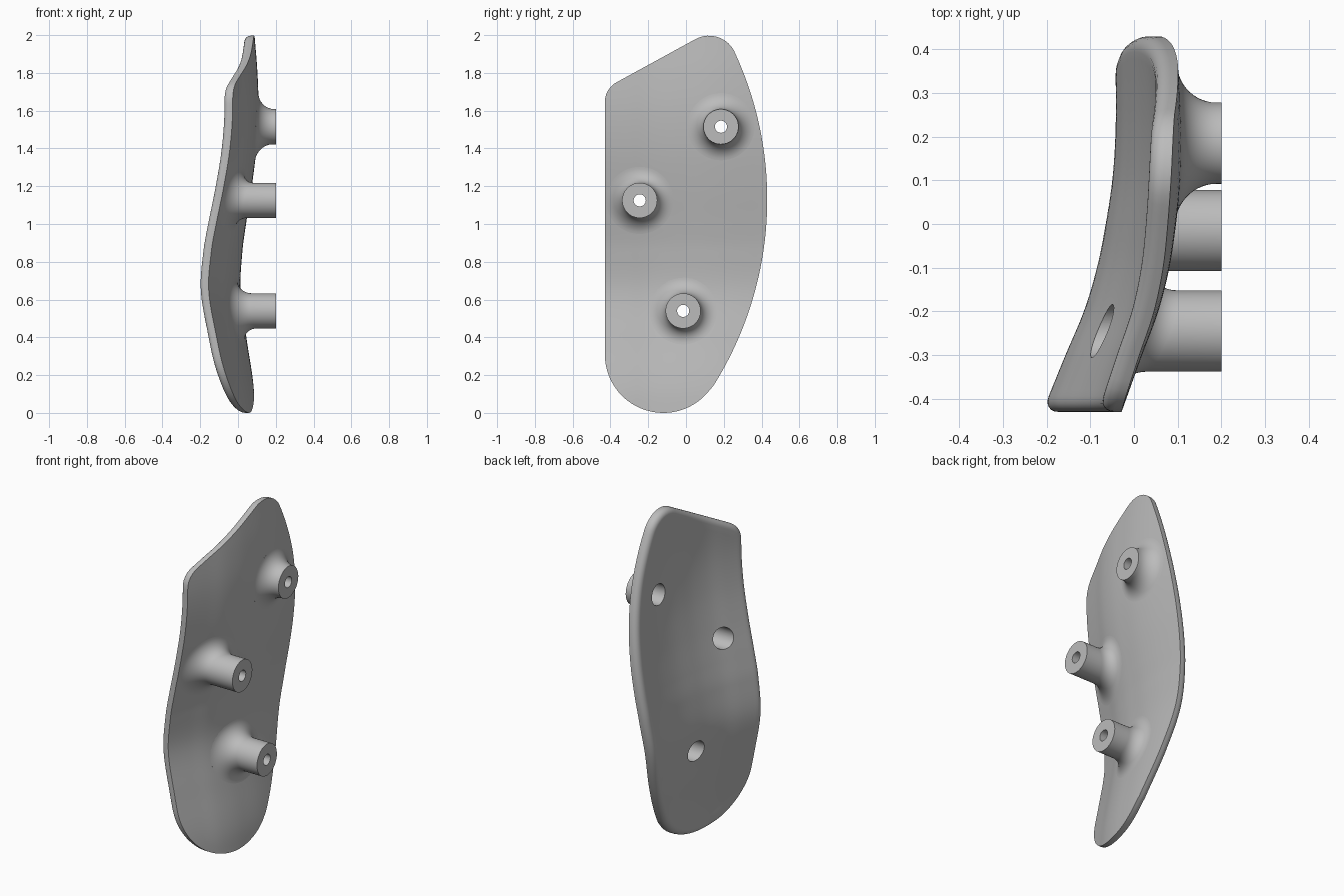
import bpy, bmesh, math
from mathutils import Vector, Matrix

if "Cube" in bpy.data.objects:
    bpy.data.objects.remove(bpy.data.objects["Cube"])

THICK, ROUND, SEG = 0.054, 0.036, 64
POST_R, FILLET, BORE_R, HOLE_R = 0.093, 0.085, 0.061, 0.032
POST_END, BORE_END = 0.2, 0.15
POSTS = {"upper_post": (0.185, 1.515), "middle_post": (-0.245, 1.125),
         "lower_post": (-0.015, 0.54)}

grey = bpy.data.materials.new("plain grey")
grey.use_nodes = True
grey.diffuse_color = (0.5, 0.5, 0.5, 1)
grey.node_tree.nodes["Principled BSDF"].inputs["Base Color"].default_value = (0.5, 0.5, 0.5, 1)


def curve(points):
    """Smooth function through a few (position, value) points."""
    n = len(points)

    def slope(i):
        a, b = points[max(i - 1, 0)], points[min(i + 1, n - 1)]
        return (b[1] - a[1]) / (b[0] - a[0])

    def value(u):
        u = min(max(u, points[0][0]), points[-1][0])
        i = next(k for k in range(n - 1) if u <= points[k + 1][0])
        (u0, v0), (u1, v1) = points[i], points[i + 1]
        h = u1 - u0
        t = (u - u0) / h
        s = t * t * (3 - 2 * t)
        return (v0 + (v1 - v0) * s + h * slope(i) * t * (1 - t) ** 2
                - h * slope(i + 1) * t * t * (1 - t))
    return value


# Bend of the plate across its width and along its height
across = curve([(-0.43, -0.155), (-0.3, -0.102), (-0.2, -0.06), (-0.1, -0.03),
                (0, -0.01), (0.1, 0.005), (0.2, 0.012), (0.3, 0.013), (0.43, 0.01)])
along = curve([(0, 0.088), (0.1, 0.083), (0.2, 0.07), (0.4, 0.035), (0.65, 0),
               (0.86, 0.012), (1, 0.033), (1.2, 0.067), (1.4, 0.094),
               (1.6, 0.106), (1.8, 0.1), (2, 0.083)])


def surface(y, z):
    return across(y) + along(z) * (1 - 0.45 * y)


def finish(name, bm):
    bmesh.ops.recalc_face_normals(bm, faces=bm.faces)
    mesh = bpy.data.meshes.new(name)
    bm.to_mesh(mesh)
    bm.free()
    mesh.materials.append(grey)
    obj = bpy.data.objects.new(name, mesh)
    bpy.context.collection.objects.link(obj)
    return obj


def smooth(obj):
    bpy.ops.object.select_all(action='DESELECT')
    obj.select_set(True)
    bpy.context.view_layer.objects.active = obj
    bpy.ops.object.shade_smooth_by_angle(angle=math.radians(35))


def bridge(bm, a, b):
    n = len(a)
    for i in range(n):
        j = (i + 1) % n
        bm.faces.new((a[i], a[j], b[j], b[i]))


def outline(count):
    """Plate outline from tangent arcs, resampled evenly."""
    arcs = [(-0.12, 0.31, 0.31, 180, 323), (-1.42, 1.13, 1.85, -32.7, 24.9),
            (0.122, 1.847, 0.15, 24.9, 118.7), (-0.31, 1.645, 0.12, 118.7, 180)]
    pts = []
    for cy, cz, r, start, end in arcs:
        for i in range(41):
            a = math.radians(start + (end - start) * i / 40)
            pts.append(Vector((cy + r * math.cos(a), cz + r * math.sin(a))))
    pts.append(pts[0].copy())
    total = sum((b - a).length for a, b in zip(pts, pts[1:]))
    result, walked, k = [], 0.0, 0
    for i in range(count):
        target = total * i / count
        while walked + (pts[k + 1] - pts[k]).length < target:
            walked += (pts[k + 1] - pts[k]).length
            k += 1
        step = (pts[k + 1] - pts[k]).length
        result.append(pts[k].lerp(pts[k + 1], (target - walked) / max(step, 1e-9)))
    return result


def make_plate():
    edge = outline(200)
    n, rings, middle = len(edge), 26, Vector((-0.03, 1.0))
    inward = []
    for i in range(n):
        t = (edge[(i + 1) % n] - edge[i - 1]).normalized()
        inward.append(Vector((-t.y, t.x)))
    bm = bmesh.new()

    def loop(points, depth):
        return [bm.verts.new((surface(p.x, p.y) - depth, p.x, p.y)) for p in points]

    def scaled(points, s):
        return [middle.lerp(p, s) for p in points]

    # Inner face, rounded rim, outer face
    loops = [loop(scaled(edge, k / rings), 0) for k in range(1, rings + 1)]
    for k in range(7):
        a = math.radians(15 * k)
        rim = [p + q * ROUND * (1 - math.cos(a)) for p, q in zip(edge, inward)]
        loops.append(loop(rim, THICK - ROUND * (1 - math.sin(a))))
    loops += [loop(scaled(rim, k / rings), THICK) for k in range(rings - 1, 0, -1)]
    for a, b in zip(loops, loops[1:]):
        bridge(bm, a, b)
    for ring, depth in ((loops[0], 0), (loops[-1], THICK)):
        tip = loop([middle], depth)[0]
        for i in range(n):
            bm.faces.new((ring[i], ring[(i + 1) % n], tip))
    return finish("curved_plate", bm)


def make_post(name, cy, cz):
    """Hollow post whose flared foot follows the plate."""
    bm = bmesh.new()

    def loop(radius, height=None, x=None):
        ring = []
        for i in range(SEG):
            a = math.tau * i / SEG
            y, z = cy + radius * math.cos(a), cz + radius * math.sin(a)
            ring.append(bm.verts.new((surface(y, z) + height if x is None else x, y, z)))
        return ring

    foot = POST_R + FILLET
    loops = [loop(BORE_R, -0.02), loop(foot, -0.02)]
    for k in range(12, -1, -1):
        a = math.radians(7.5 * k)
        loops.append(loop(POST_R + FILLET * (1 - math.cos(a)), FILLET * (1 - math.sin(a))))
    loops += [loop(POST_R, x=POST_END), loop(HOLE_R, x=POST_END),
              loop(HOLE_R, x=BORE_END), loop(BORE_R, x=BORE_END)]
    for a, b in zip(loops, loops[1:] + loops[:1]):
        bridge(bm, a, b)
    smooth(finish(name, bm))


plate = make_plate()

# Bores through the plate behind each post
for name, (cy, cz) in POSTS.items():
    bm = bmesh.new()
    bmesh.ops.create_cone(bm, cap_ends=True, segments=SEG, radius1=BORE_R, radius2=BORE_R,
                          depth=0.8, matrix=Matrix.Translation((0, cy, cz))
                          @ Matrix.Rotation(math.pi / 2, 4, 'Y'))
    cutter = finish("bore_cutter", bm)
    cutter.hide_render = True
    mod = plate.modifiers.new("bore", 'BOOLEAN')
    mod.operation, mod.solver, mod.object = 'DIFFERENCE', 'EXACT', cutter
    bpy.context.view_layer.objects.active = plate
    bpy.ops.object.modifier_apply(modifier=mod.name)
    bpy.data.objects.remove(cutter)

smooth(plate)
for name, (cy, cz) in POSTS.items():
    make_post(name, cy, cz)
